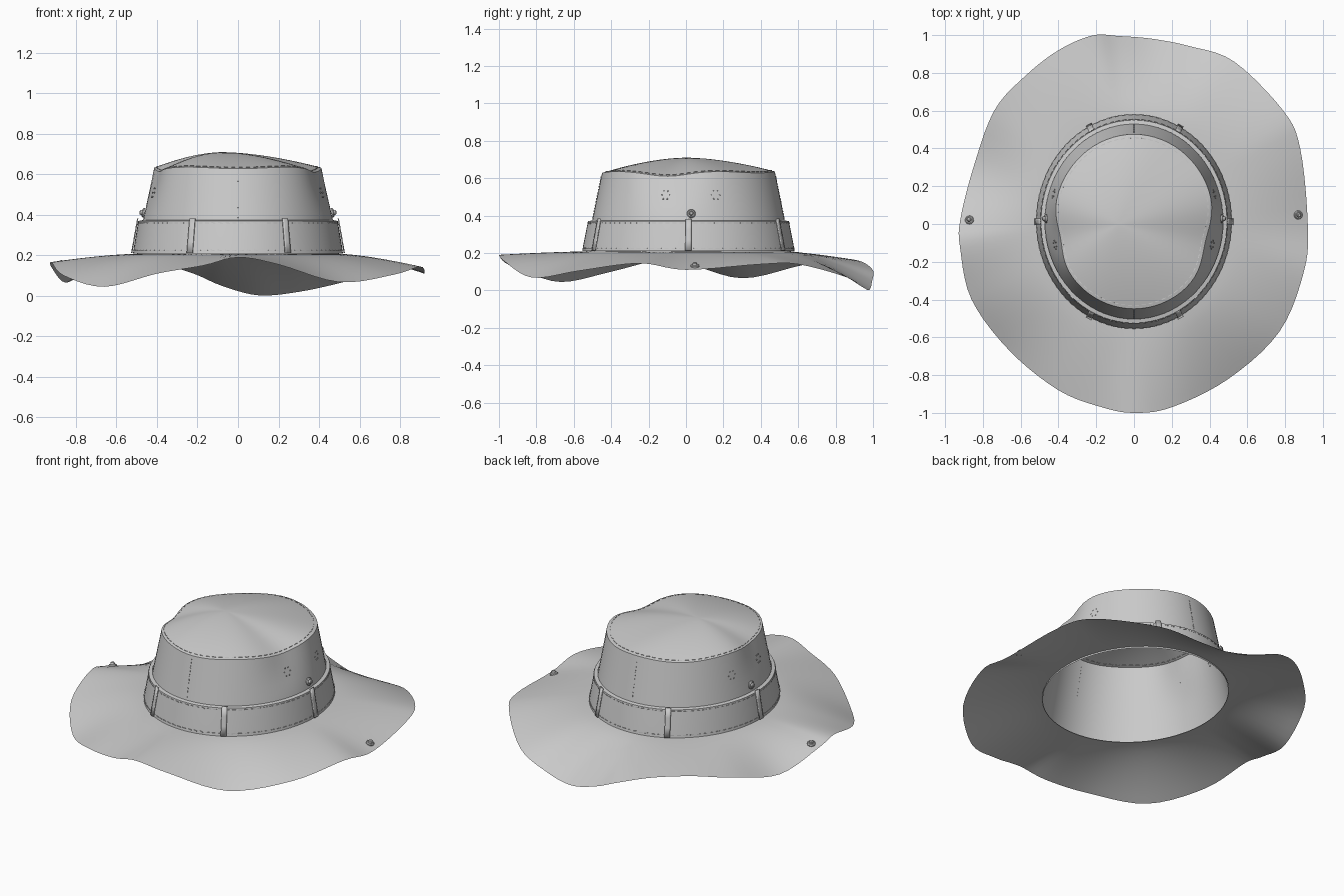
import bpy, bmesh, math
from mathutils import Vector, Matrix

if "Cube" in bpy.data.objects:
    bpy.data.objects.remove(bpy.data.objects["Cube"])

# Wavy brim edge, counter-clockwise from the right side (x, y, z)
EDGE = [(.92, 0, .11), (.88, .4, .14), (.79, .6, .14), (.53, .86, .07), (.3, .94, .02),
        (.1, .98, .003), (-.08, .995, .05), (-.22, .998, .11), (-.4, .92, .16), (-.58, .78, .165),
        (-.74, .6, .13), (-.85, .3, .065), (-.92, .02, .14), (-.92, -.13, .165), (-.86, -.4, .10),
        (-.66, -.67, .045), (-.4, -.88, .11), (-.17, -.97, .15), (0, -1, .19), (.2, -.97, .155),
        (.5, -.82, .068), (.77, -.57, .105), (.9, -.25, .145)]


def edge(u):
    """Closed smooth curve through the edge points, u in 0..1."""
    n = len(EDGE)
    k = int(math.floor(u * n))
    f = u * n - k
    a, b, c, d = (Vector(EDGE[(k + j) % n]) for j in (-1, 0, 1, 2))
    return b + .5 * f * ((c - a) + f * ((2*a - 5*b + 4*c - d) + f * (3*(b - c) + d - a)))


def gauss(a, centre, width):
    d = math.remainder(a - centre, 2 * math.pi)
    return math.exp(-(d / width) ** 2)


def dent(a):
    return gauss(a, -.25, .33) + .8 * gauss(a, math.pi + .2, .28)


def crown(a, z, off=0):
    """Tapered oval crown wall with pinched sides near the top."""
    t = (z - .2) / .43
    pinch = .035 * dent(a) * max(0, t - .45) / .55
    rx = .5 - .075 * t + off - pinch
    ry = .55 - .088 * t + off - pinch
    return Vector((rx * math.cos(a), .013 + ry * math.sin(a), z))


def brim(u, t):
    """Brim surface, t = 0 at the crown and 1 at the edge."""
    e = edge(u)
    a = math.atan2(e.y / .55, e.x / .5)
    i = crown(a, .205, .008)
    p = i.lerp(e, t)
    p.z = .208 + (e.z - .208) * t ** 1.45
    return p


def rim_z(a):
    return .632 - .018 * dent(a) + .004 * math.sin(5 * a)


def top(a, s):
    """Domed crown top, s = 1 at the seam and 0 at the peak."""
    r = crown(a, .63)
    p = Vector((-.08, 0, 0)).lerp(r, s)
    p.z = rim_z(a) + (.71 - rim_z(a)) * (1 - s ** 1.7)
    return p


def sheet(name, fn, us, vs, closed=True, thick=0, angle=35):
    """Grid surface from a function of two parameters."""
    bm = bmesh.new()
    rows = [[bm.verts.new(fn(u, v)) for u in us] for v in vs]
    n = len(us)
    for r0, r1 in zip(rows, rows[1:]):
        for i in range(n if closed else n - 1):
            j = (i + 1) % n
            bm.faces.new((r0[i], r0[j], r1[j], r1[i]))
    bmesh.ops.remove_doubles(bm, verts=bm.verts, dist=1e-5)
    return finish(name, bm, angle, thick)


def finish(name, bm, angle=35, thick=0):
    me = bpy.data.meshes.new(name)
    bm.to_mesh(me)
    bm.free()
    ob = bpy.data.objects.new(name, me)
    bpy.context.collection.objects.link(ob)
    if thick:
        m = ob.modifiers.new("thickness", 'SOLIDIFY')
        m.thickness = thick
        m.offset = 1
    bpy.ops.object.select_all(action='DESELECT')
    bpy.context.view_layer.objects.active = ob
    ob.select_set(True)
    bpy.ops.object.shade_smooth_by_angle(angle=math.radians(angle))
    return ob


def steps(n, a=0.0, b=1.0):
    return [a + (b - a) * i / n for i in range(n + 1)]


TURN = [2 * math.pi * i / 72 for i in range(72)]

# Brim
sheet("brim", lambda u, v: brim(u, 1 - v), [i / 115 for i in range(115)], steps(10), angle=60)

# Crown wall and top panel
def wall(a, v):
    p = crown(a, .2 + .43 * v)
    p.z = .2 + (rim_z(a) - .2) * v
    return p


sheet("crown_wall", wall, TURN, steps(8))
sheet("crown_top", lambda a, v: top(a, 1 - v), TURN, steps(10))

# Hat band with a ledge above and below
BAND = [(.21, .002), (.21, .02), (.24, .021), (.37, .022), (.374, .002)]
sheet("hat_band", lambda a, k: crown(a, *BAND[k]), TURN, range(len(BAND)))

# Belt-style loops holding the band
for k, deg in enumerate((-62, -117, 0, 180, 62, 117)):
    c = math.radians(deg)
    sheet(f"band_loop_{k + 1}", lambda a, z: crown(a, z, .024), steps(3, c - .03, c + .03),
          steps(3, .212, .382), closed=False, thick=.006)


# Stitching: rows of small flat blocks following the surfaces
def stitches(name, path, count, length, size=.004):
    bm = bmesh.new()
    for i in range(count):
        p = path(i / count)
        q = path((i + .01) / count)
        rot = (q - p).to_track_quat('X', 'Z').to_matrix().to_4x4()
        bmesh.ops.create_cube(bm, size=1, matrix=Matrix.Translation(p) @ rot
                              @ Matrix.Diagonal((length, size, size, 1)))
    finish(name, bm)


T = 2 * math.pi
stitches("band_top_stitches", lambda u: crown(T * u, .36, .022), 90, .022)
stitches("band_bottom_stitches", lambda u: crown(T * u, .225, .021), 90, .022)
stitches("top_seam_stitches", lambda u: top(T * u, .96), 70, .022)
for name, a in (("front_seam_stitches", -math.pi / 2), ("back_seam_stitches", math.pi / 2)):
    stitches(name, lambda u: crown(a, .39 + .23 * u, .001), 14, .009)


# Snap buttons: lathed studs pointing along a normal
def stud(name, pos, normal, r):
    prof = [(1, 0), (1, .3), (.8, .5), (.55, .45), (.5, .9), (.3, 1.05), (0, 1.05)]
    m = Matrix.Translation(pos) @ Vector(normal).to_track_quat('Z', 'Y').to_matrix().to_4x4()
    sheet(name, lambda a, k: m @ Vector((prof[k][0] * r * math.cos(a),
                                         prof[k][0] * r * math.sin(a), prof[k][1] * r)),
          [T * i / 16 for i in range(16)], range(len(prof)))


for side, a, u in (("right", .03, .006), ("left", math.pi - .03, 12 / len(EDGE))):
    sx = math.cos(a)
    stud(f"{side}_crown_snap", crown(a, .41), (sx, 0, .15), .023)
    p = brim(u, .88)
    n = (brim(u, .92) - p).cross(brim(u + .01, .88) - p)
    stud(f"{side}_brim_snap", p, n if n.z > 0 else -n, .023)

    # Vent eyelets: little clusters of dots on each side of the crown
    bm = bmesh.new()
    for dy in (-.13, .15):
        for j in range(6):
            t = T * j / 6
            b = math.asin(dy / .5 + .045 * math.cos(t))
            b = b if side == "right" else math.pi - b
            bmesh.ops.create_icosphere(bm, subdivisions=1, radius=.004, matrix=Matrix.Translation(
                crown(b, .51 + .024 * math.sin(t))))
    finish(f"{side}_vent_eyelets", bm)
